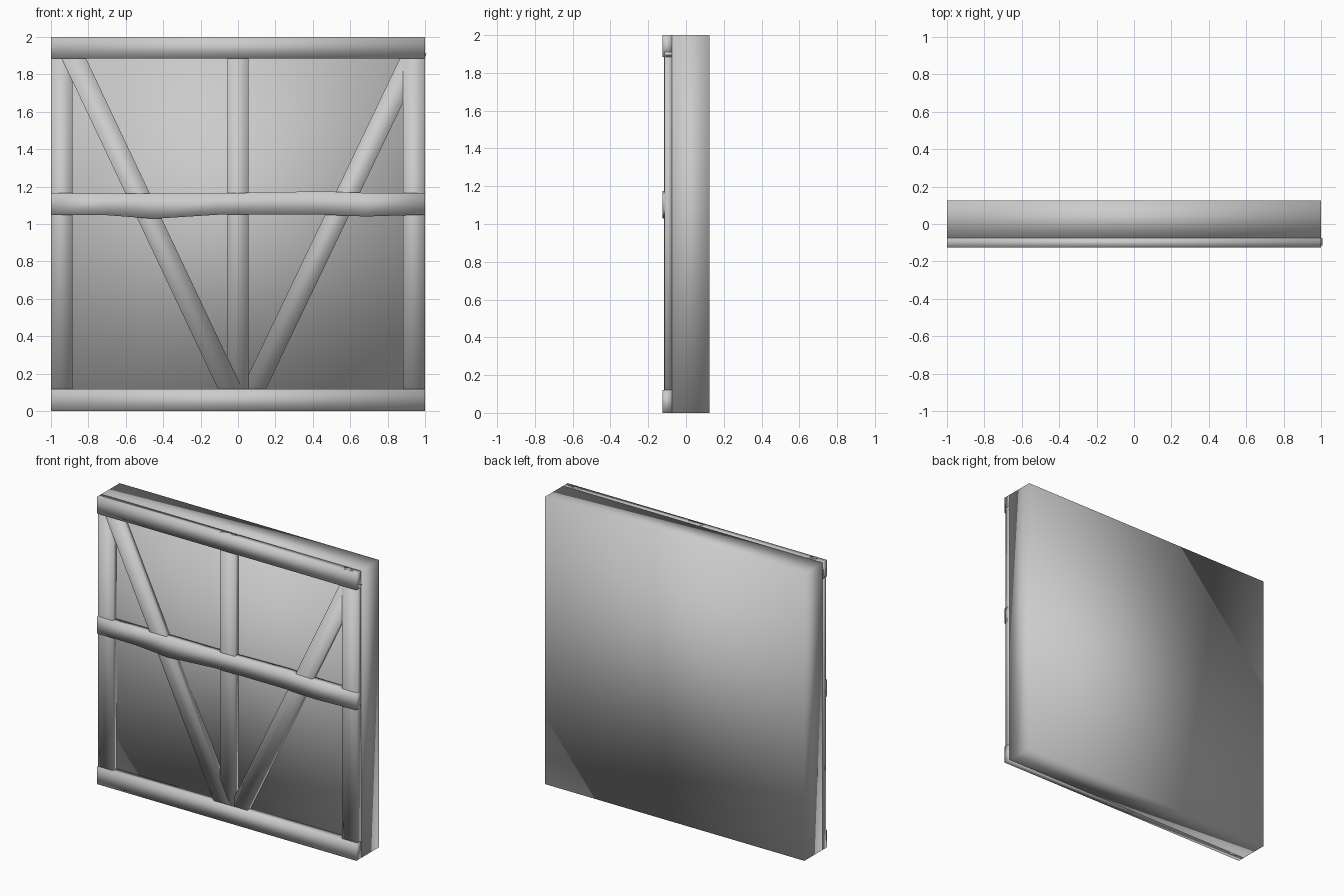
import bpy, bmesh

if "Cube" in bpy.data.objects:
    bpy.data.objects.remove(bpy.data.objects["Cube"])

PANEL_FRONT = -0.075


def strip(name, stations, y0, y1):
    """Solid bar lofted through pairs of (x, z) points, from depth y0 to y1."""
    bm = bmesh.new()
    rings = []
    for (ax, az), (bx, bz) in stations:
        pts = [(ax, y0, az), (bx, y0, bz), (bx, y1, bz), (ax, y1, az)]
        rings.append([bm.verts.new(p) for p in pts])
    for r, s in zip(rings, rings[1:]):
        for i in range(4):
            j = (i + 1) % 4
            bm.faces.new((r[i], r[j], s[j], s[i]))
    bm.faces.new(rings[0])
    bm.faces.new(rings[-1])
    bmesh.ops.recalc_face_normals(bm, faces=bm.faces)
    for f in bm.faces:
        f.smooth = True  # soft shading across the corners
    me = bpy.data.meshes.new(name)
    bm.to_mesh(me)
    bm.free()
    ob = bpy.data.objects.new(name, me)
    bpy.context.collection.objects.link(ob)
    return ob


def box(name, x0, x1, z0, z1, y0, y1=PANEL_FRONT):
    return strip(name, [((x0, z0), (x0, z1)), ((x1, z0), (x1, z1))], y0, y1)


# Plaster wall panel
box("wall_panel", -1, 1, 0, 2, PANEL_FRONT, 0.125)

# Top and bottom beams
box("top_beam", -1, 1, 1.885, 2, -0.125)
box("bottom_beam", -1, 1, 0, 0.12, -0.125)

# Upright posts, set slightly back from the beams
for name, x0, x1 in (("left_post", -1, -0.885),
                     ("middle_post", -0.06, 0.055),
                     ("right_post", 0.88, 1)):
    box(name, x0, x1, 0, 2, -0.115)

# Uneven middle beam: x, bottom z, top z
profile = [(-1, 1.05, 1.165), (-0.7, 1.047, 1.163), (-0.45, 1.028, 1.164),
           (-0.1, 1.05, 1.164), (0.45, 1.05, 1.175), (0.68, 1.04, 1.166),
           (1, 1.05, 1.164)]
strip("middle_beam", [((x, b), (x, t)) for x, b, t in profile], -0.125, PANEL_FRONT)

# Diagonal braces, ends hidden inside the top and bottom beams
for name, xb, xt, y in (("left_brace", -0.043, -0.877, -0.116),
                        ("right_brace", 0.085, 0.93, -0.1145)):
    k = (xt - xb) / (1.885 - 0.12)
    ends = []
    for z in (0.06, 1.91):
        x = xb + k * (z - 0.12)
        ends.append(((x - 0.065, z), (x + 0.065, z)))
    strip(name, ends, y, PANEL_FRONT)
